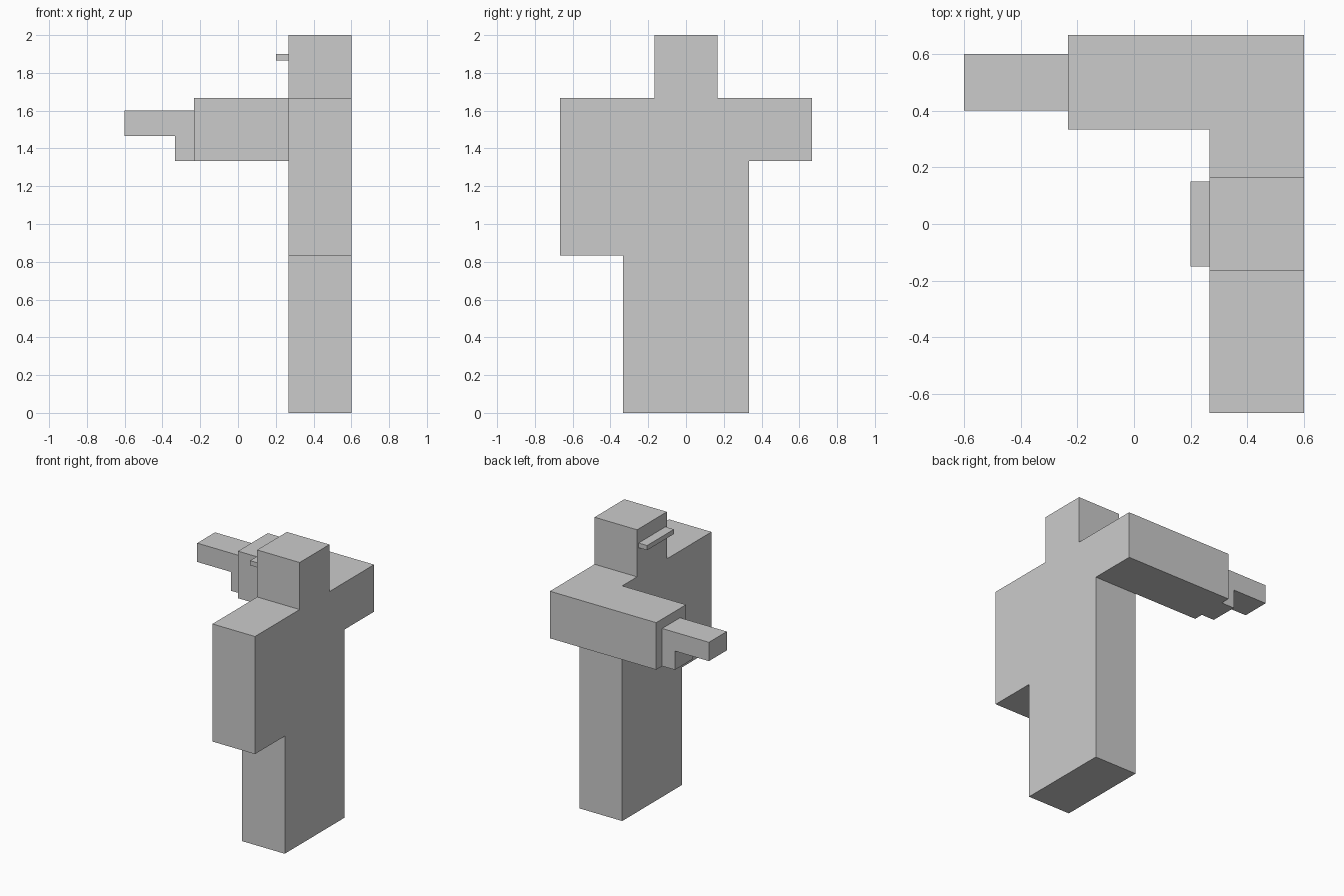
import bpy, bmesh
from mathutils import Vector

if "Cube" in bpy.data.objects:
    bpy.data.objects.remove(bpy.data.objects["Cube"])

U = 1 / 3  # limb thickness, the module of the blocky figure


def box(name, x, y, z):
    """Add an axis-aligned box from its (min, max) extents."""
    lo, hi = Vector((x[0], y[0], z[0])), Vector((x[1], y[1], z[1]))
    bm = bmesh.new()
    bmesh.ops.create_cube(bm, size=1)
    bmesh.ops.scale(bm, vec=hi - lo, verts=bm.verts)
    bmesh.ops.translate(bm, vec=(lo + hi) / 2, verts=bm.verts)
    mesh = bpy.data.meshes.new(name)
    bm.to_mesh(mesh)
    bm.free()
    obj = bpy.data.objects.new(name, mesh)
    bpy.context.collection.objects.link(obj)
    return obj


back = 0.6
chest = back - U
depth = (chest, back)
hip, shoulder = 2.5 * U, 5 * U

# Legs, side by side
for name, y0 in (("right_leg", -U), ("left_leg", 0)):
    box(name, depth, (y0, y0 + U), (0, hip))

# Torso and head
box("torso", depth, (-U, U), (hip, shoulder))
box("head", depth, (-U / 2, U / 2), (shoulder, 2))

# Brim across the face
box("brim", (chest - U / 5, chest), (-0.15, 0.15), (1.8667, 1.9))

# Hanging arm and arm stretched forward
box("hanging_arm", depth, (-2 * U, -U), (hip, shoulder))
hand = back - 2.5 * U
box("raised_arm", (hand, back), (U, 2 * U), (shoulder - U, shoulder))

# Held tool: barrel and grip in front of the hand
box("held_barrel", (-0.6, hand), (0.4, 0.6), (1.4667, 1.6))
box("held_grip", (hand - 0.1, hand), (0.4, 0.6), (shoulder - U, 1.4667))
